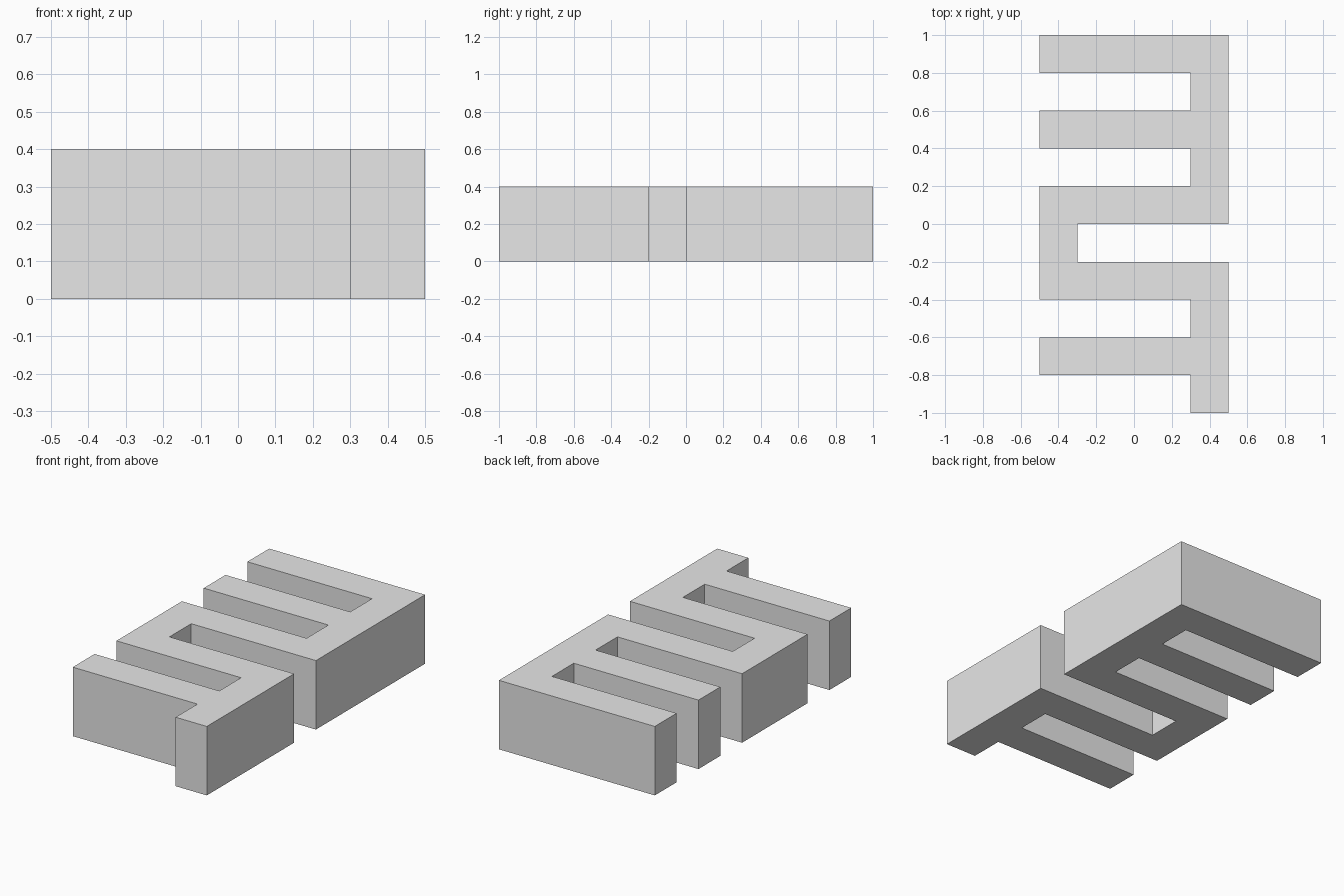
import bpy
import bmesh

cube = bpy.data.objects.get("Cube")
if cube:
    bpy.data.objects.remove(cube, do_unlink=True)

# Plain grey material
GREY = (0.8, 0.8, 0.8, 1.0)
grey = bpy.data.materials.new("light_grey")
grey.use_nodes = True
grey.diffuse_color = GREY
grey.node_tree.nodes["Principled BSDF"].inputs["Base Color"].default_value = GREY

HEIGHT = 0.4
LEFT, RIGHT = 0.5, -0.5          # outer sides
INNER_L, INNER_R = 0.3, -0.3     # inner sides of the connecting walls

# Outline of the winding block, walked around from the front foot
outline = [
    (INNER_L, -1), (LEFT, -1), (LEFT, -0.2),
    (INNER_R, -0.2), (INNER_R, 0), (LEFT, 0), (LEFT, 1),
    (RIGHT, 1), (RIGHT, 0.8), (INNER_L, 0.8), (INNER_L, 0.6),
    (RIGHT, 0.6), (RIGHT, 0.4), (INNER_L, 0.4), (INNER_L, 0.2),
    (RIGHT, 0.2), (RIGHT, -0.4), (INNER_L, -0.4), (INNER_L, -0.6),
    (RIGHT, -0.6), (RIGHT, -0.8), (INNER_L, -0.8),
]

# Extrude the outline into a solid
bm = bmesh.new()
base = bm.faces.new([bm.verts.new((x, y, 0)) for x, y in outline])
top = bmesh.ops.extrude_face_region(bm, geom=[base], use_keep_orig=True)
top_verts = [g for g in top["geom"] if isinstance(g, bmesh.types.BMVert)]
bmesh.ops.translate(bm, vec=(0, 0, HEIGHT), verts=top_verts)
bmesh.ops.recalc_face_normals(bm, faces=bm.faces)

mesh = bpy.data.meshes.new("winding_block")
bm.to_mesh(mesh)
bm.free()
mesh.materials.append(grey)
block = bpy.data.objects.new("winding_block", mesh)
bpy.context.collection.objects.link(block)
